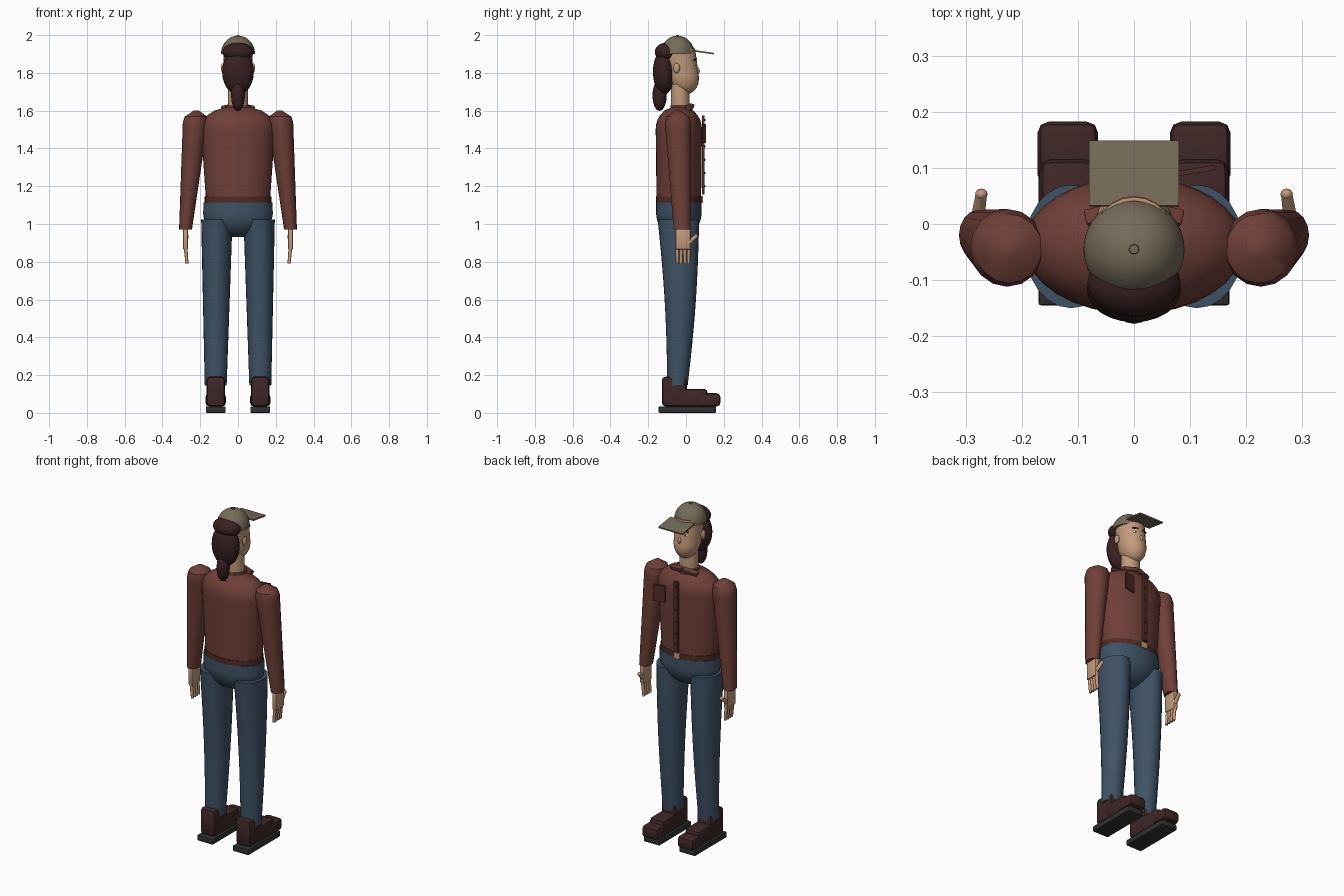
import bpy, bmesh, math
from mathutils import Matrix, Vector, Euler

if "Cube" in bpy.data.objects:
    bpy.data.objects.remove(bpy.data.objects["Cube"])


def material(name, red, green, blue):
    mat = bpy.data.materials.new(name)
    mat.use_nodes = True
    mat.diffuse_color = (red, green, blue, 1)
    shader = next(node for node in mat.node_tree.nodes if node.type == "BSDF_PRINCIPLED")
    shader.inputs["Base Color"].default_value = mat.diffuse_color
    return mat


SKIN = material("skin", .54, .32, .2)
SHIRT = material("brown red shirt", .16, .05, .04)
TRIM = material("dark red trim", .08, .025, .02)
JEANS = material("blue denim", .05, .085, .13)
LEATHER = material("dark leather", .05, .02, .02)
RUBBER = material("black rubber", .03, .03, .03)
HAIR = material("dark hair", .04, .015, .015)
CANVAS = material("olive canvas", .18, .15, .1)
WHITE = material("eye white", .7, .7, .6)
LIPS = material("lips", .3, .06, .05)


def finish(name, bm, mat):
    """Turn the bmesh into a smooth object that keeps its hard edges."""
    bmesh.ops.recalc_face_normals(bm, faces=bm.faces)
    mesh = bpy.data.meshes.new(name)
    bm.to_mesh(mesh)
    bm.free()
    mesh.materials.append(mat)
    mesh.polygons.foreach_set("use_smooth", [True] * len(mesh.polygons))
    mesh.set_sharp_from_angle(angle=math.radians(40))
    bpy.context.collection.objects.link(bpy.data.objects.new(name, mesh))


def rounding(distance, zone):
    """Radius factor near an end that is rounded over the given zone."""
    if distance >= zone:
        return 1
    depth = .98 * (1 - distance / zone)
    return math.sqrt(1 - depth * depth)


def limb(name, mat, low, high, low_radii, high_radii,
         round_low=0, round_high=0, bow=0, sides=24, steps=20):
    """Stacked ellipses between two points, with round ends and a forward bow."""
    low, high = Vector(low), Vector(high)
    low_radii, high_radii = Vector(low_radii), Vector(high_radii)
    bm = bmesh.new()
    rings = []
    for step in range(steps + 1):
        t = step / steps
        centre = low.lerp(high, t)
        centre.y += bow * math.sin(math.pi * t)
        radii = low_radii.lerp(high_radii, t) * rounding(t, round_low) * rounding(1 - t, round_high)
        ring = []
        for side in range(sides):
            angle = math.tau * side / sides
            offset = Vector((radii.x * math.cos(angle), radii.y * math.sin(angle), 0))
            ring.append(bm.verts.new(centre + offset))
        rings.append(ring)
    for lower, upper in zip(rings, rings[1:]):
        for side in range(sides):
            bm.faces.new((lower[side - 1], lower[side], upper[side], upper[side - 1]))
    bm.faces.new(rings[0])
    bm.faces.new(rings[-1])
    finish(name, bm, mat)


def ball(name, mat, location, radii, segments=16):
    bm = bmesh.new()
    placement = Matrix.LocRotScale(Vector(location), None, Vector(radii))
    bmesh.ops.create_uvsphere(bm, u_segments=segments, v_segments=segments // 2,
                              radius=1, matrix=placement)
    finish(name, bm, mat)


def box(name, mat, location, size, turn=(0, 0, 0), bevel=0):
    bm = bmesh.new()
    bmesh.ops.create_cube(bm, size=1, matrix=Matrix.Diagonal((*size, 1)))
    if bevel:
        bmesh.ops.bevel(bm, geom=bm.edges[:], offset=bevel, segments=2,
                        affect="EDGES", profile=.5)
    bm.transform(Matrix.LocRotScale(Vector(location), Euler(turn), None))
    finish(name, bm, mat)


def rod(name, mat, start, end, start_radius, end_radius):
    start, end = Vector(start), Vector(end)
    along = end - start
    direction = along.to_track_quat("Z", "Y")
    placement = Matrix.LocRotScale((start + end) / 2, direction, None)
    bm = bmesh.new()
    bmesh.ops.create_cone(bm, cap_ends=True, segments=12, radius1=start_radius,
                          radius2=end_radius, depth=along.length, matrix=placement)
    finish(name, bm, mat)


# Torso: shirt, hem and hips share one depth position
SPINE = -.038
limb("shirt_body", SHIRT, (0, SPINE, 1.13), (0, SPINE, 1.625), (.17, .118), (.204, .124),
     round_high=.25, sides=32)
limb("shirt_hem", TRIM, (0, SPINE, 1.115), (0, SPINE, 1.145), (.177, .121), (.177, .121), steps=1)
limb("hips", JEANS, (0, SPINE, .93), (0, SPINE, 1.115), (.187, .12), (.183, .12),
     round_low=.7, sides=32)
limb("collar_band", SHIRT, (0, -.025, 1.6), (0, -.025, 1.63), (.068, .06), (.064, .056), steps=1)

# Shirt front
box("buckle", SKIN, (0, .083, 1.13), (.04, .012, .035))
box("placket", TRIM, (0, .092, 1.365), (.026, .014, .42))
for button in range(6):
    ball("shirt_button", TRIM, (0, .1, 1.2 + button * .07), (.006, .004, .006), segments=8)
box("chest_pocket", TRIM, (.11, .095, 1.48), (.07, .009, .1), turn=(0, 0, .17))

# Parts that come in pairs
for mirror, side in ((1, "left"), (-1, "right")):
    box(side + "_collar_wing", SHIRT, (mirror * .045, .02, 1.62), (.085, .028, .022),
        turn=(-.3, mirror * .15, -mirror * .25), bevel=.004)

    # Arm and hand
    wrist = mirror * .278
    limb(side + "_sleeve", SHIRT, (wrist, -.02, .97), (mirror * .22, -.045, 1.6),
         (.034, .045), (.07, .072), round_high=.1, sides=16)
    box(side + "_palm", SKIN, (wrist, -.016, .92), (.027, .078, .11), bevel=.006)
    for finger in range(4):
        knuckle = -.046 + finger * .02
        rod(side + "_finger", SKIN, (wrist, knuckle, .88), (mirror * .27, knuckle, .79), .01, .008)
    thumb_tip = (mirror * .272, .053, .935)
    rod(side + "_thumb", SKIN, (wrist, .015, .9), thumb_tip, .012, .01)
    ball(side + "_thumb_tip", SKIN, thumb_tip, (.011, .01, .012))

    # Leg and shoe
    foot = mirror * .118
    limb(side + "_trouser_leg", JEANS, (foot, -.045, .145), (mirror * .112, -.04, 1.025),
         (.058, .054), (.083, .11), bow=.012)
    box(side + "_sole", RUBBER, (foot, .007, .017), (.105, .305, .034), bevel=.006)
    box(side + "_heel", LEATHER, (foot, -.062, .113), (.098, .132, .158), bevel=.02)
    box(side + "_instep", LEATHER, (foot, .035, .08), (.1, .16, .095), bevel=.02)
    box(side + "_toe", LEATHER, (foot, .125, .069), (.108, .115, .07), bevel=.02)

    # Ear, eye and brow
    eye = mirror * .03
    ball(side + "_ear", SKIN, (mirror * .08, -.05, 1.825), (.01, .018, .027))
    ball(side + "_eye_white", WHITE, (eye, .043, 1.845), (.014, .008, .008))
    ball(side + "_iris", HAIR, (eye, .049, 1.845), (.006, .004, .007))
    box(side + "_eyebrow", HAIR, (eye, .049, 1.87), (.034, .009, .007),
        turn=(0, mirror * .1, -mirror * .25))

# Neck, head and face
limb("neck", SKIN, (0, -.03, 1.59), (0, -.03, 1.75), (.054, .05), (.052, .048), steps=1)
limb("head", SKIN, (0, 0, 1.69), (0, -.04, 1.93), (.07, .08), (.078, .088), round_low=.4)
ball("nose", SKIN, (0, .058, 1.81), (.01, .015, .02))
ball("mouth", LIPS, (0, .055, 1.757), (.022, .007, .007))

# Hair
ball("back_hair", HAIR, (0, -.117, 1.805), (.084, .058, .12), segments=24)
ball("upper_hair", HAIR, (0, -.105, 1.91), (.083, .06, .05), segments=24)
ball("front_hair", HAIR, (0, .012, 1.915), (.05, .038, .025))
ball("ponytail", HAIR, (0, -.14, 1.68), (.037, .038, .082))

# Cap
CROWN = -.045
limb("cap_crown", CANVAS, (0, CROWN, 1.9), (0, CROWN, 1.995), (.09, .09), (.09, .09),
     round_high=1, sides=32)
rod("cap_button", CANVAS, (0, CROWN, 1.99), (0, CROWN, 2), .01, .008)
box("cap_bill", CANVAS, (0, .09, 1.91), (.16, .117, .008), turn=(-.14, 0, 0))
